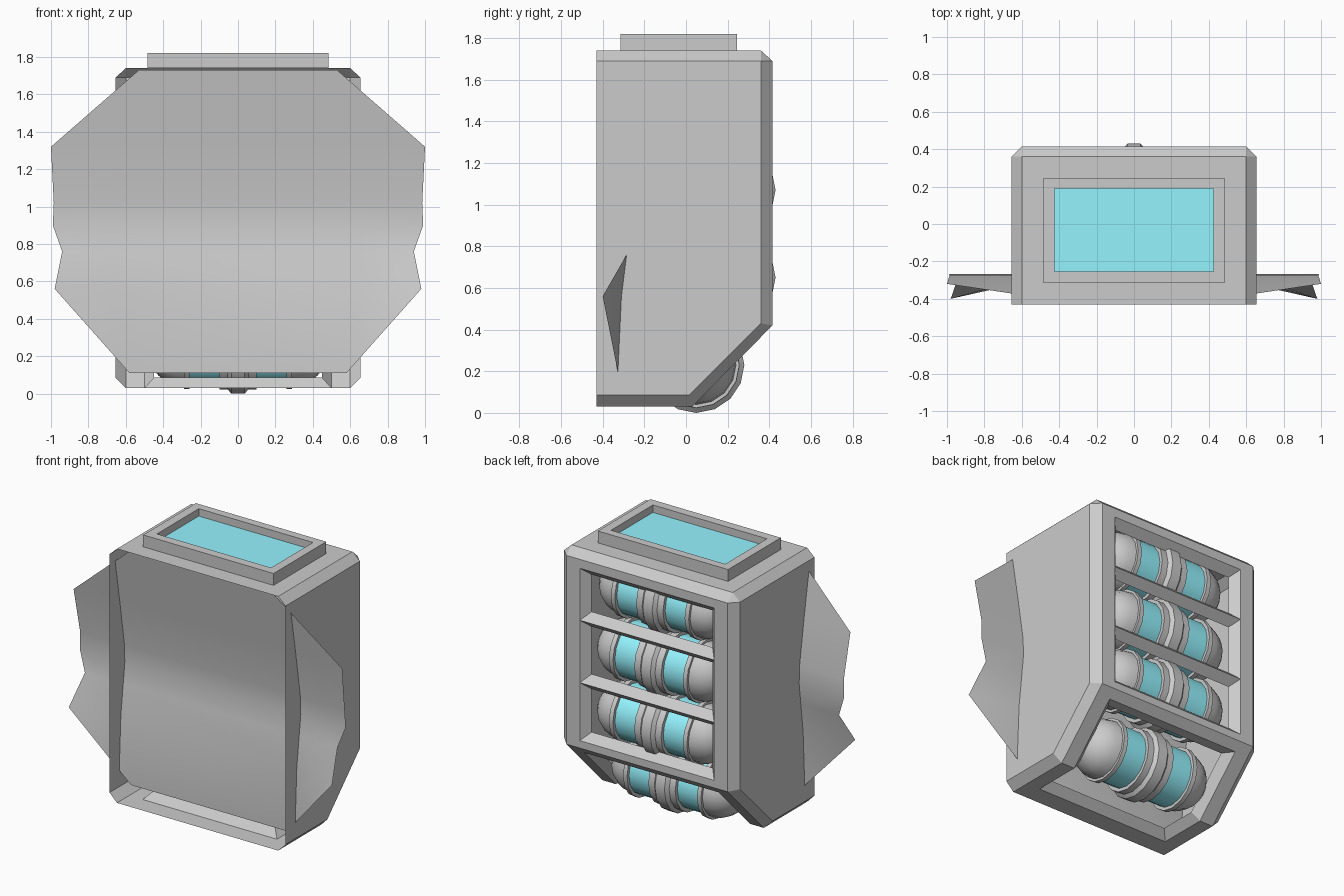
import bpy, bmesh, math

if "Cube" in bpy.data.objects:
    bpy.data.objects.remove(bpy.data.objects["Cube"])

cyan = bpy.data.materials.new("cyan_glass")
cyan.diffuse_color = (0.3, 0.9, 1.0, 1)
cyan.use_nodes = True
cyan.node_tree.nodes["Principled BSDF"].inputs["Base Color"].default_value = cyan.diffuse_color


def finish(bm, name, mat=None, smooth=None):
    bmesh.ops.remove_doubles(bm, verts=bm.verts, dist=1e-4)
    bmesh.ops.dissolve_degenerate(bm, edges=bm.edges, dist=1e-4)
    bmesh.ops.recalc_face_normals(bm, faces=bm.faces)
    me = bpy.data.meshes.new(name)
    bm.to_mesh(me)
    bm.free()
    if mat:
        me.materials.append(mat)
    if smooth:
        me.polygons.foreach_set("use_smooth", [True] * len(me.polygons))
        me.set_sharp_from_angle(angle=math.radians(smooth))
    ob = bpy.data.objects.new(name, me)
    bpy.context.collection.objects.link(ob)
    return ob


def face(bm, *pts):
    pts = [p for i, p in enumerate(pts) if p != pts[i - 1]]
    if len(pts) > 2:
        bm.faces.new([bm.verts.new(p) for p in pts])


def strip(bm, pa, xa, pb, xb):
    """Quads joining two (y, z) paths lying at two x positions."""
    for i in range(len(pa) - 1):
        face(bm, (xa, *pa[i]), (xa, *pa[i + 1]), (xb, *pb[i + 1]), (xb, *pb[i]))


# Housing shell: open front, chamfered edges, two openings
P = [(-.43, 1.74), (.36, 1.74), (.415, 1.69), (.415, .42), (.03, .03), (-.43, .03)]
S = [(-.43, 1.69), (.36, 1.69), (.36, 1.69), (.36, .43), (.015, .085), (-.43, .085)]
hole_back = [(.415, 1.63), (.415, .47)]
hole_back_in = [(.36, 1.58), (.36, .52)]
hole_low = [(.365, .37), (.03, .03), (-.3, .03)]
hole_low_in = [(.29, .374), (.007, .085), (-.25, .085)]

bm = bmesh.new()
for s in (1, -1):
    face(bm, *[(s * .655, *p) for p in S[:2] + S[3:]])
    strip(bm, P, s * .6, S, s * .655)
    rail = [P[2]] + hole_back + [P[3]] + hole_low + [P[5]]
    strip(bm, rail, s * .6, rail, s * .5)
    strip(bm, hole_back, s * .5, hole_back_in, s * .45)
    strip(bm, hole_low, s * .5, hole_low_in, s * .45)
strip(bm, P[:3], .6, P[:3], -.6)
for a, b in ((P[2], hole_back[0]), (hole_back[1], P[3]),
             (P[3], hole_low[0]), (hole_low[2], P[5])):
    strip(bm, [a, b], .5, [a, b], -.5)
for o, i in ((hole_back, hole_back_in), (hole_low, hole_low_in)):
    for k in (0, -1):
        face(bm, (.5, *o[k]), (-.5, *o[k]), (-.45, *i[k]), (.45, *i[k]))
finish(bm, "housing")

# Wedge bars between the rear compartments
for n, z in enumerate((1.28, .86)):
    bm = bmesh.new()
    tri = [(.415, z), (.36, z + .05), (.36, z - .05), (.415, z)]
    strip(bm, tri, .5, tri, -.5)
    for x in (.5, -.5):
        face(bm, *[(x, *p) for p in tri[:3]])
    finish(bm, f"divider_bar_{n + 1}")

# Bent front panel with side wings: z, half width, y inside, y at tip
rows = [(1.73, .53, -.39, -.39), (1.32, 1.0, -.32, -.32), (1.02, .985, -.272, -.272),
        (.9, .99, -.268, -.268), (.76, .94, -.285, -.285),
        (.56, .98, -.31, -.40), (.11, .58, -.31, -.31)]
bm = bmesh.new()
lines = []
for z, w, yi, yo in rows:
    i = min(.655, w)
    lines.append([(-w, yo, z), (-i, yi, z), (i, yi, z), (w, yo, z)])
for a, b in zip(lines, lines[1:]):
    for k in range(3):
        face(bm, a[k], a[k + 1], b[k + 1], b[k])
finish(bm, "front_wing_panel", smooth=30)


# Top window frame and glass
def rect(x, y0, y1, z):
    return [(-x, y0, z), (x, y0, z), (x, y1, z), (-x, y1, z)]


rings = [rect(.485, -.315, .245, 1.74), rect(.485, -.315, .245, 1.82),
         rect(.425, -.255, .19, 1.82), rect(.425, -.255, .19, 1.745)]
bm = bmesh.new()
for a, b in zip(rings, rings[1:]):
    for k in range(4):
        j = (k + 1) % 4
        face(bm, a[k], a[j], b[j], b[k])
finish(bm, "window_frame")
bm = bmesh.new()
face(bm, *rect(.425, -.255, .19, 1.77))
finish(bm, "window_glass", cyan)


# Capsule canisters lying along x
def lathe(name, prof, loc, mat=None, n=16):
    bm = bmesh.new()
    for k in range(n):
        a, b = (2 * math.pi * q / n for q in (k, k + 1))
        for (x0, r0), (x1, r1) in zip(prof, prof[1:]):
            face(bm, *[(x, round(r * math.cos(t), 6), round(r * math.sin(t), 6))
                       for x, r, t in ((x0, r0, a), (x1, r1, a), (x1, r1, b), (x0, r0, b))])
    ob = finish(bm, name, mat, smooth=35)
    ob.location = loc


half = [(.035, .23), (.055, .208), (.1, .208), (.1, .185)]
collar = [(-x, r) for x, r in reversed(half)] + half
cap = [(.26, .185), (.26, .206), (.29, .206), (.29, .19)]
cap += [(.29 + .19 * math.sin(t * math.pi / 12), .19 * math.cos(t * math.pi / 12))
        for t in range(1, 6)] + [(.48, 0)]
spots = [(.18, 1.485), (.2, 1.07), (.2, .65), (.05, .23)]
for n, (y, z) in enumerate(spots, 1):
    loc = (0, y, z)
    lathe(f"canister_{n}_collar", collar, loc)
    for side, s in (("right", 1), ("left", -1)):
        lathe(f"canister_{n}_glass_{side}", [(s * .1, .185), (s * .26, .185)], loc, cyan)
        lathe(f"canister_{n}_cap_{side}", [(s * x, r) for x, r in cap], loc)
